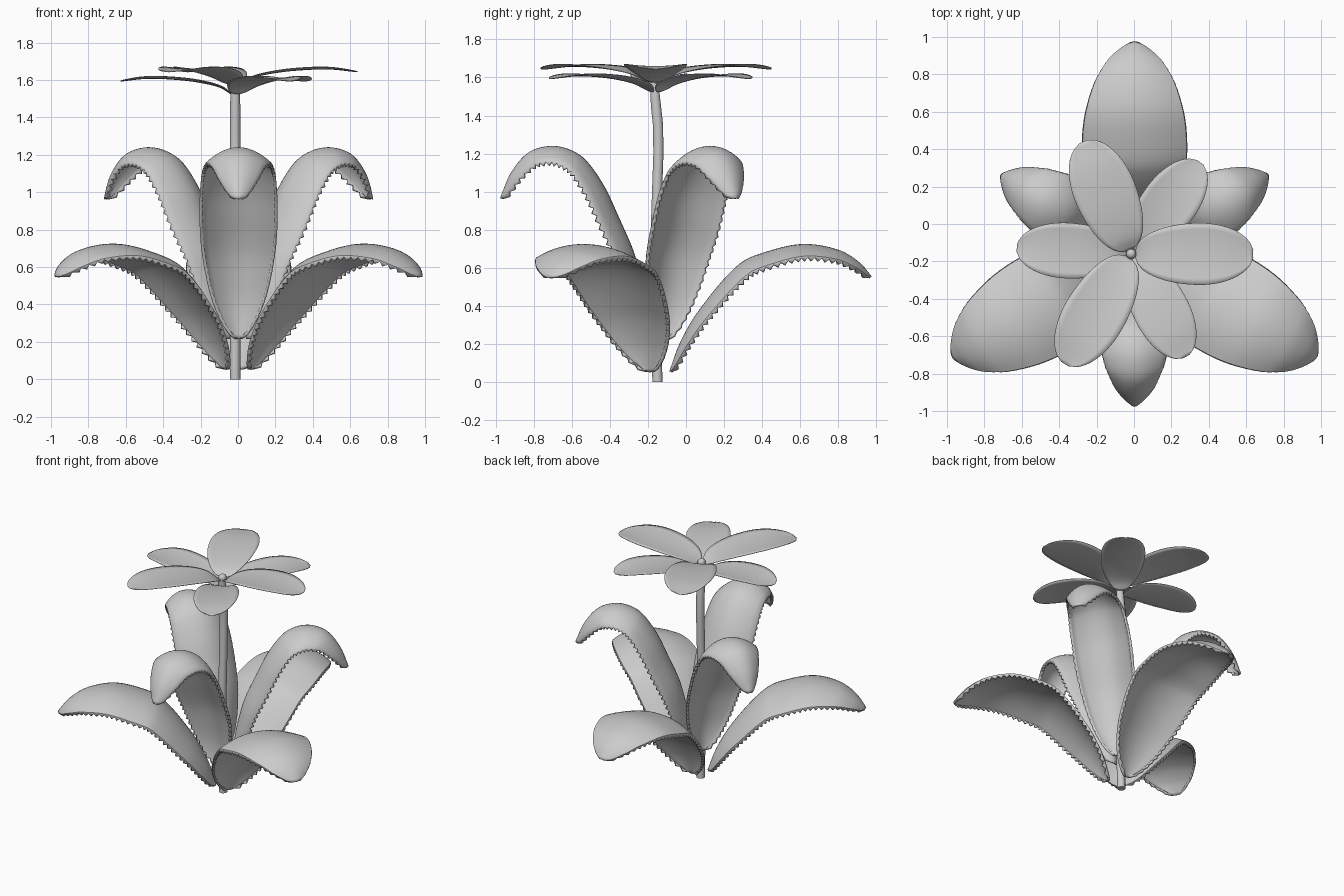
import bpy, bmesh, math
from mathutils import Vector, Matrix

if "Cube" in bpy.data.objects:
    bpy.data.objects.remove(bpy.data.objects["Cube"])

AXIS = Vector((0.003, -0.15, 0))        # common axis of the leaf rosette

grey = bpy.data.materials.new("pale_grey")
grey.diffuse_color = (0.6, 0.6, 0.6, 1)
grey.use_nodes = True
grey.node_tree.nodes["Principled BSDF"].inputs["Base Color"].default_value = grey.diffuse_color


def spline(points, u):
    """Smooth path through (r, z) points, u in 0..1 by chord length."""
    p = [Vector(q) for q in points]
    lens = [0]
    for a, b in zip(p, p[1:]):
        lens.append(lens[-1] + (b - a).length)
    s = u * lens[-1]
    k = max(i for i in range(len(p) - 1) if lens[i] <= s + 1e-9)
    t = (s - lens[k]) / (lens[k + 1] - lens[k])

    def slope(i):
        a, b = max(i - 1, 0), min(i + 1, len(p) - 1)
        return (p[b] - p[a]) / (lens[b] - lens[a])
    h = lens[k + 1] - lens[k]
    return (p[k] * (2*t**3 - 3*t*t + 1) + p[k + 1] * (3*t*t - 2*t**3)
            + slope(k) * h * (t**3 - 2*t*t + t) + slope(k + 1) * h * (t**3 - t*t))


def blade(name, path, angle, origin, half_width, widest, power, droop,
          steps, across, thickness, tooth=0.0, length=1.0):
    """Leaf or petal: a curved sheet swept along a midrib, optionally toothed."""
    bm = bmesh.new()
    rows = []
    for i in range(steps + 1):
        u = 0.004 + 0.992 * i / steps
        c = spline(path, u)
        t = (spline(path, min(u + 0.01, 1)) - spline(path, max(u - 0.01, 0))).normalized()
        n = Vector((-t.y, t.x))
        side = (u - widest) / (1 - widest if u > widest else widest)
        w = max(1 - side * side, 0) ** power
        row = []
        for j in range(across + 1):
            v = 2 * j / across - 1
            q = c - n * droop * w * v * v
            row.append((q, v * w * half_width))
        if tooth:                        # serrated rim hanging below both edges
            drop = n * (0.006 + tooth * (i % 2))
            row.insert(0, (row[0][0] - drop, row[0][1] - 0.004))
            row.append((row[-1][0] - drop, row[-1][1] + 0.004))
        rows.append([bm.verts.new((q.x * length, y, q.y)) for q, y in row])
    for a, b in zip(rows, rows[1:]):
        for j in range(len(a) - 1):
            bm.faces.new((a[j], b[j], b[j + 1], a[j + 1]))
    bm.transform(Matrix.Translation(origin) @ Matrix.Rotation(math.radians(angle), 4, 'Z'))
    mesh = bpy.data.meshes.new(name)
    bm.to_mesh(mesh)
    bm.free()
    ob = bpy.data.objects.new(name, mesh)
    bpy.context.collection.objects.link(ob)
    mod = ob.modifiers.new("thickness", 'SOLIDIFY')
    mod.thickness = thickness
    mod.offset = -1
    finish(ob)


def finish(ob):
    ob.data.materials.clear()
    ob.data.materials.append(grey)
    bpy.ops.object.select_all(action='DESELECT')
    ob.select_set(True)
    bpy.context.view_layer.objects.active = ob
    bpy.ops.object.shade_smooth_by_angle(angle=math.radians(40))


# Three broad lower leaves
LOWER = [(0.06, 0.05), (0.12, 0.21), (0.22, 0.38), (0.43, 0.62), (0.59, 0.69),
         (0.77, 0.725), (0.95, 0.695), (1.06, 0.63), (1.13, 0.55)]
for k, ang in enumerate((90, 210, 330)):
    blade(f"lower_leaf_{k + 1}", LOWER, ang, AXIS, 0.278, 0.55, 0.6, 0.07,
          68, 14, 0.016, tooth=0.02)

# Three narrower upper leaves with hooked tips
UPPER = [(0.05, 0.21), (0.06, 0.40), (0.095, 0.58), (0.13, 0.70), (0.20, 0.86),
         (0.28, 1.03), (0.38, 1.17), (0.47, 1.225), (0.57, 1.24), (0.68, 1.205),
         (0.77, 1.10), (0.83, 0.96)]
for k, ang in enumerate((30, 150, 270)):
    blade(f"upper_leaf_{k + 1}", UPPER, ang, AXIS, 0.205, 0.46, 0.58, 0.095,
          72, 14, 0.016, tooth=0.02)

# Gently bent flower stem
curve = bpy.data.curves.new("flower_stem", 'CURVE')
curve.dimensions = '3D'
curve.bevel_depth = 0.028
curve.bevel_resolution = 3
curve.use_fill_caps = True
line = curve.splines.new('POLY')
STEM = [(0.0, -0.15), (0.35, -0.16), (0.7, -0.162), (1.0, -0.152), (1.2, -0.145),
        (1.35, -0.147), (1.45, -0.158), (1.58, -0.168)]
line.points.add(len(STEM) - 1)
for pt, (z, y) in zip(line.points, STEM):
    pt.co = (-0.015, y, z, 1)
    pt.radius = 1.0 if z < 1.5 else 0.8
stem = bpy.data.objects.new("flower_stem", curve)
bpy.context.collection.objects.link(stem)
bpy.ops.object.select_all(action='DESELECT')
stem.select_set(True)
bpy.context.view_layer.objects.active = stem
bpy.ops.object.convert(target='MESH')
finish(bpy.context.object)

# Small flower centre
bpy.ops.mesh.primitive_uv_sphere_add(segments=16, ring_count=10, radius=0.027,
                                     location=(-0.015, -0.16, 1.585))
bpy.context.object.name = "flower_centre"
finish(bpy.context.object)

# Six petals in two layers: (angle, length)
PETAL = [(0.02, 0.0), (0.08, 0.035), (0.18, 0.06), (0.32, 0.078), (0.50, 0.085),
         (0.655, 0.07)]
LAYERS = (("upper_petal", 1.575, 0.165, ((0, 0.655), (113, 0.655), (239, 0.69))),
          ("lower_petal", 1.525, 0.148, ((53, 0.615), (177, 0.615), (298, 0.625))))
for name, z, width, petals in LAYERS:
    for k, (ang, length) in enumerate(petals):
        blade(f"{name}_{k + 1}", PETAL, ang, Vector((-0.015, -0.16, z)), width,
              0.56, 0.5, -0.012, 36, 10, 0.004, length=length / 0.655)
